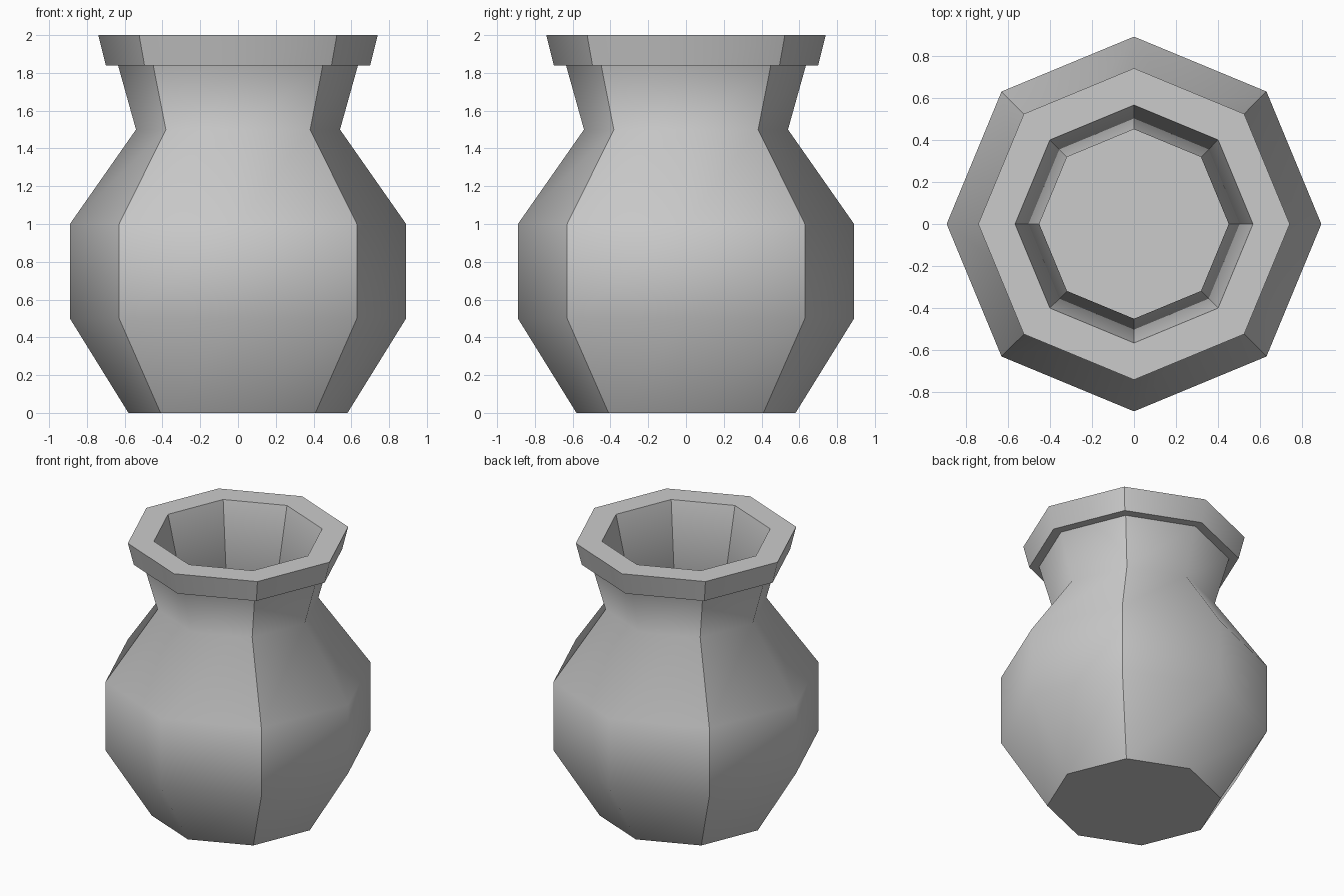
import bpy, bmesh
from math import cos, sin, pi

if "Cube" in bpy.data.objects:
    bpy.data.objects.remove(bpy.data.objects["Cube"])

SIDES = 8
# (radius, height, crisp edge?) from the base up the outside, over the lip, down the inside
PROFILE = [
    (0.58, 0.00, True), (0.89, 0.50, False), (0.89, 1.00, False), (0.54, 1.50, False),
    (0.635, 1.84, True), (0.70, 1.84, True), (0.74, 2.00, True), (0.565, 2.00, True),
    (0.45, 1.50, False), (0.78, 0.97, False), (0.78, 0.53, False), (0.53, 0.10, True),
]
INNER = 7  # first profile point that belongs to the inside

bm = bmesh.new()
rings = [[bm.verts.new((r * cos(2 * pi * i / SIDES), r * sin(2 * pi * i / SIDES), z))
          for i in range(SIDES)] for r, z, _ in PROFILE]

# Walls, base and inside floor
for a, b in zip(rings, rings[1:]):
    for i in range(SIDES):
        j = (i + 1) % SIDES
        bm.faces.new((a[i], a[j], b[j], b[i]))
bm.faces.new(rings[0][::-1])
bm.faces.new(rings[-1])
for f in bm.faces:
    f.smooth = True

# Crisp lip and base edges
for ring, (_, _, crisp) in zip(rings, PROFILE):
    if crisp:
        for i in range(SIDES):
            bm.edges.get((ring[i], ring[(i + 1) % SIDES])).smooth = False

# Crisp upright corners: the diagonal ones outside, all of them inside
for k, (a, b) in enumerate(zip(rings, rings[1:])):
    for i in range(SIDES):
        if i % 2 or k >= INNER:
            bm.edges.get((a[i], b[i])).smooth = False

bmesh.ops.recalc_face_normals(bm, faces=bm.faces)
mesh = bpy.data.meshes.new("vase")
bm.to_mesh(mesh)
bm.free()
vase = bpy.data.objects.new("vase", mesh)
bpy.context.collection.objects.link(vase)
